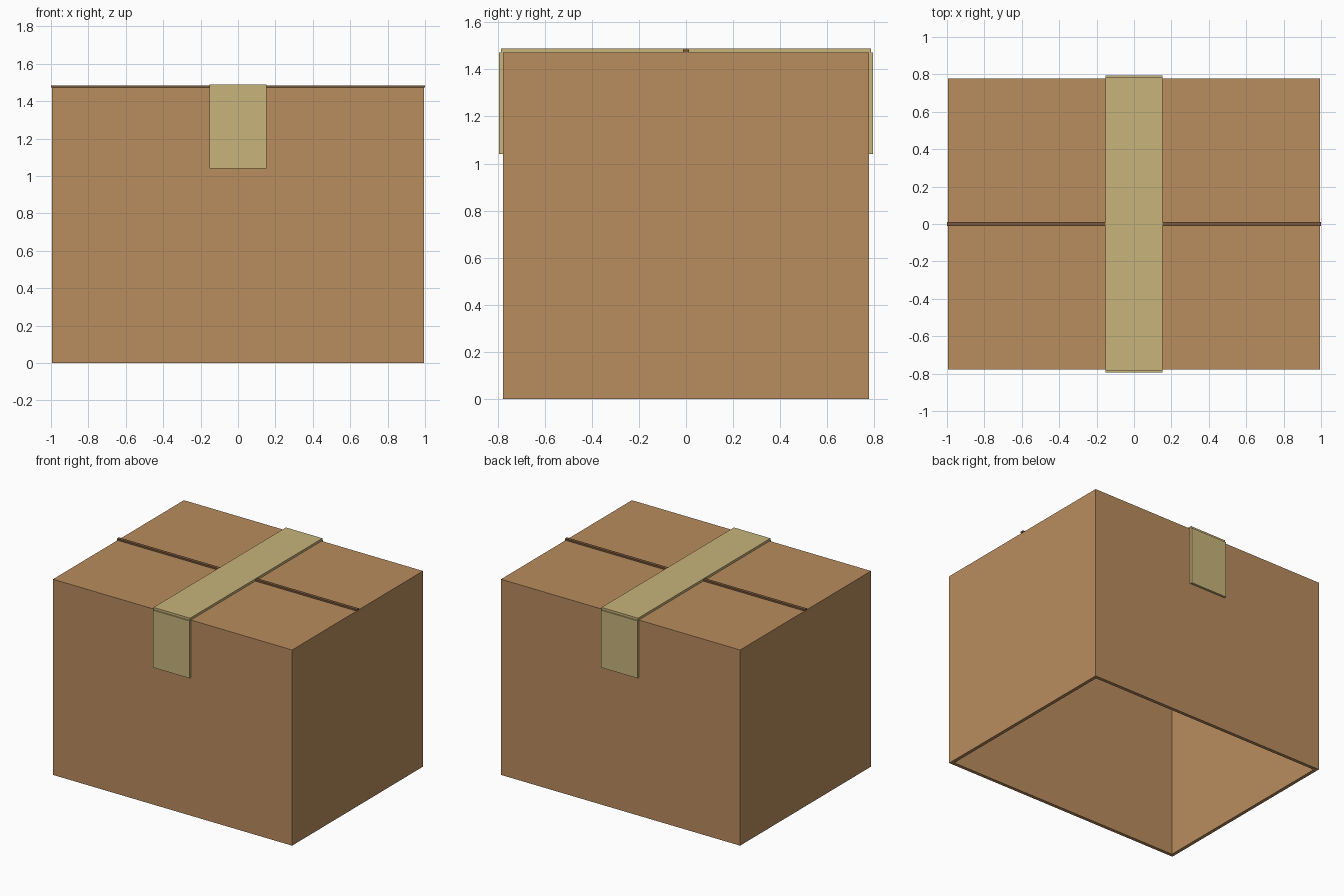
import bpy, bmesh
from mathutils import Matrix, Vector

if "Cube" in bpy.data.objects:
    bpy.data.objects.remove(bpy.data.objects["Cube"])


def material(name, rgb):
    m = bpy.data.materials.new(name)
    m.diffuse_color = (*rgb, 1)
    m.use_nodes = True
    m.node_tree.nodes["Principled BSDF"].inputs["Base Color"].default_value = m.diffuse_color
    return m


CARDBOARD = material("cardboard brown", (0.491, 0.266, 0.112))
TAPE = material("tape tan", (0.578, 0.456, 0.195))
SEAM = material("seam dark brown", (0.20, 0.10, 0.045))


def block(name, lo, hi, mat, open_bottom=False):
    lo, hi = Vector(lo), Vector(hi)
    bm = bmesh.new()
    bmesh.ops.create_cube(bm, size=1, matrix=Matrix.Translation((lo + hi) / 2)
                          @ Matrix.Diagonal((*(hi - lo), 1)))
    if open_bottom:
        bm.normal_update()
        down = [f for f in bm.faces if f.normal.z < -0.9]
        bmesh.ops.delete(bm, geom=down, context='FACES_ONLY')
    mesh = bpy.data.meshes.new(name)
    bm.to_mesh(mesh)
    bm.free()
    mesh.materials.append(mat)
    ob = bpy.data.objects.new(name, mesh)
    bpy.context.collection.objects.link(ob)
    return ob


X, Y, TOP = 0.995, 0.778, 1.472   # carton half sizes and height
TAPE_W, TAPE_T = 0.152, 0.017     # tape half width and thickness

# Hollow carton, open underneath
carton = block("carton", (-X, -Y, 0), (X, Y, TOP), CARDBOARD, open_bottom=True)
wall = carton.modifiers.new("wall", 'SOLIDIFY')
wall.thickness = 0.025
wall.offset = -1
wall.use_even_offset = True

# Dark strip where the top flaps meet
block("flap_seam", (-1, -0.012, TOP), (1, 0.012, TOP + 0.012), SEAM)

# Tape over the top, and the ends folded down front and back
block("tape_top", (-TAPE_W, -Y - 0.009, TOP), (TAPE_W, Y + 0.009, TOP + TAPE_T), TAPE)
for name, s in (("tape_front", -1), ("tape_back", 1)):
    y0, y1 = sorted((s * Y, s * (Y + TAPE_T)))
    block(name, (-TAPE_W, y0, 1.04), (TAPE_W, y1, TOP), TAPE)
